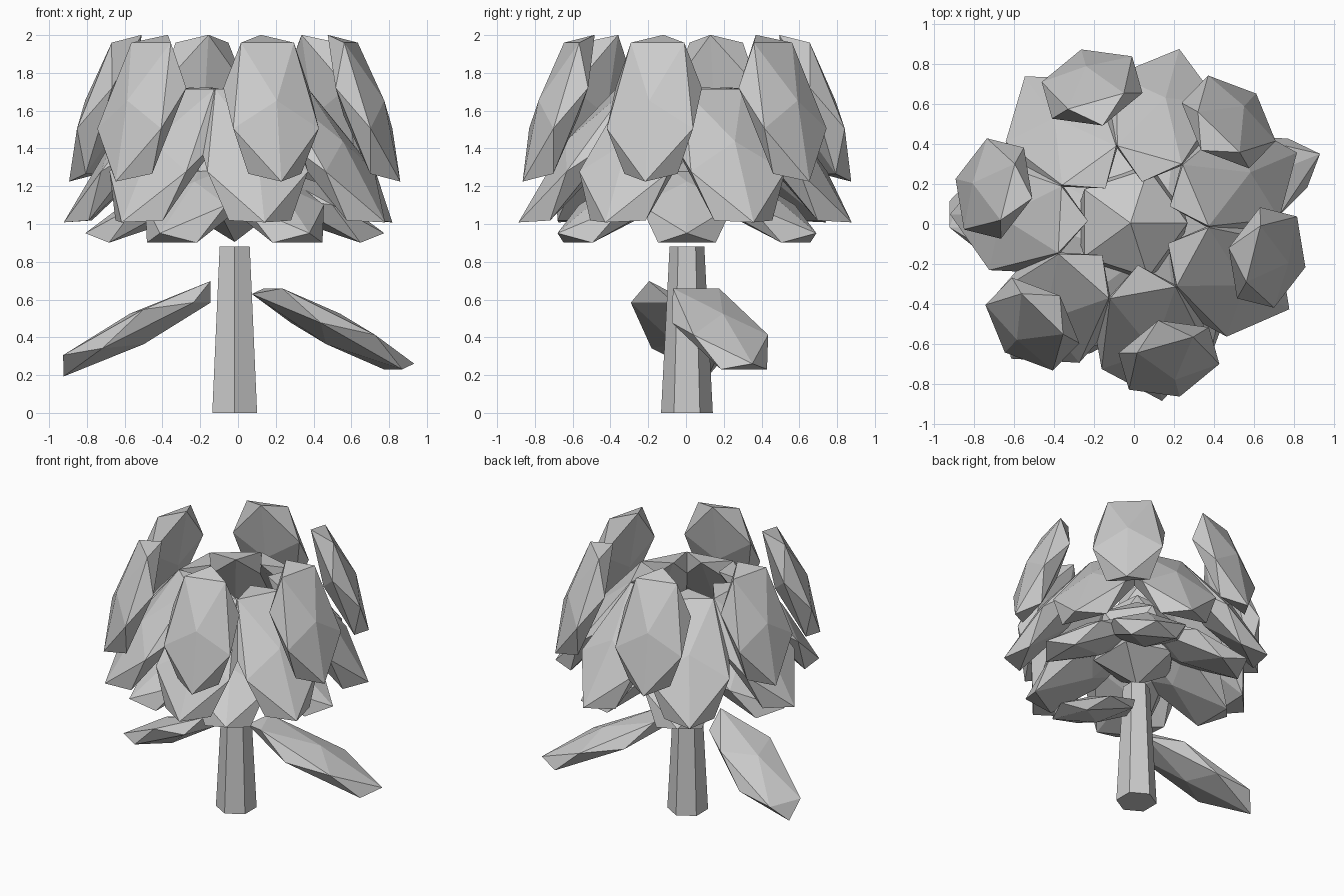
import bpy
from math import cos, sin, tau

if "Cube" in bpy.data.objects:
    bpy.data.objects.remove(bpy.data.objects["Cube"])

CX, CY = -0.0175, 0.005   # flower axis


def faceted_blob(name, loc, scale, rot):
    """Flattened 20-sided ball: length on local x, width on y, thickness on z."""
    bpy.ops.mesh.primitive_ico_sphere_add(subdivisions=1, radius=1, location=loc, rotation=rot)
    ob = bpy.context.object
    ob.name = name
    ob.scale = scale
    return ob


# Stem: tapered six-sided post
bpy.ops.mesh.primitive_cone_add(vertices=6, radius1=0.137, radius2=0.092, depth=0.88,
                                location=(CX, CY, 0.44))
bpy.context.object.name = "stem"

# Petal rings: name, count, start angle, radius, height, tilt, (length, width, thickness)
rings = [
    ("lower_petal", 6, 0.0, 0.370, 1.122, 0.50, (0.505, 0.29, 0.117)),
    ("middle_petal", 7, 0.4, 0.560, 1.366, 0.907, (0.553, 0.318, 0.117)),
    ("upper_petal", 6, 0.8, 0.706, 1.613, 1.22, (0.484, 0.277, 0.118)),
]
for name, count, start, radius, height, tilt, size in rings:
    for i in range(count):
        a = start + tau * i / count
        faceted_blob(f"{name}_{i + 1}",
                     (CX + radius * cos(a), CY + radius * sin(a), height),
                     size, (0, tilt, a))

# Flower heart, half hidden under the petals
faceted_blob("flower_heart", (CX, CY, 1.225), (0.32, 0.32, 0.32), (0, 0, 0))

# Leaves on both sides of the stem
faceted_blob("right_leaf", (0.503, 0.18, 0.445), (0.555, 0.25, 0.09), (0, 0.46, 0.38))
faceted_blob("left_leaf", (-0.535, -0.04, 0.445), (0.545, 0.235, 0.09), (0, -0.46, -0.38))
